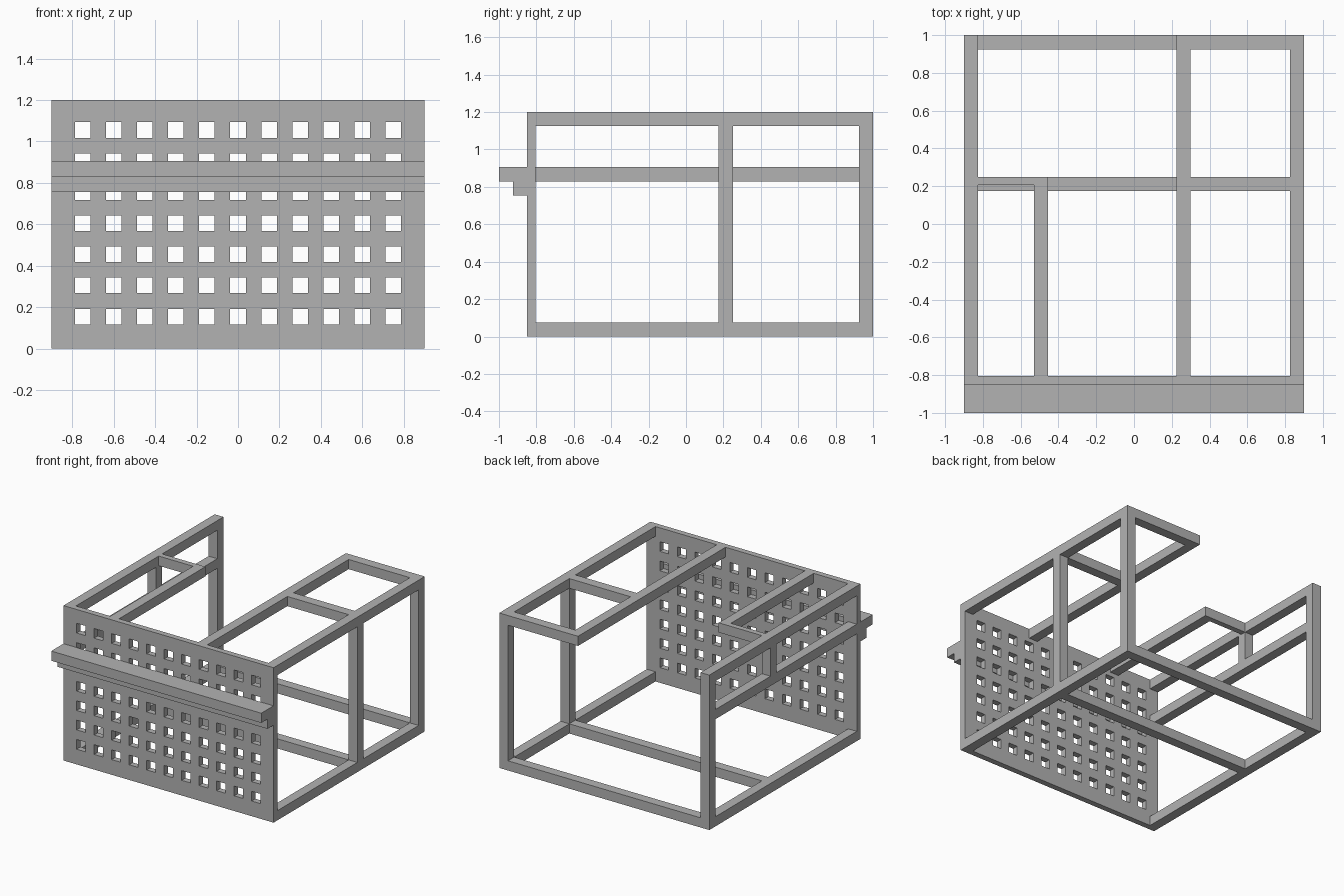
import bpy
import bmesh

cube = bpy.data.objects.get("Cube")
if cube:
    bpy.data.objects.remove(cube, do_unlink=True)

# Single plain grey
grey = bpy.data.materials.new("plain grey")
grey.use_nodes = True
colour = (0.45, 0.45, 0.45, 1)
grey.diffuse_color = colour
grey.node_tree.nodes["Principled BSDF"].inputs["Base Color"].default_value = colour

# Overall dimensions
B = 0.075            # beam thickness
X = 0.9              # half width
XI = X - B           # inner face of the side frames
FRONT, PANEL_BACK, BACK = -0.85, -0.805, 1.0
H = 1.2
MID0, MID1 = 0.175, 0.25      # depth of the middle frame
RAIL0, RAIL1 = 0.83, 0.905    # height of the ledge and side rail


def add_object(name, bm):
    bmesh.ops.recalc_face_normals(bm, faces=bm.faces)
    mesh = bpy.data.meshes.new(name)
    bm.to_mesh(mesh)
    bm.free()
    mesh.materials.append(grey)
    obj = bpy.data.objects.new(name, mesh)
    bpy.context.collection.objects.link(obj)
    return obj


def beam(name, xs, ys, zs):
    """Box spanning the given x, y and z ranges."""
    bm = bmesh.new()
    bmesh.ops.create_cube(bm, size=1)
    for v in bm.verts:
        v.co = [r[0] if c < 0 else r[1] for c, r in zip(v.co, (xs, ys, zs))]
    return add_object(name, bm)


def hole_edges(start, end, first, count, pitch=0.15):
    """Cut positions: outer edge, both sides of every hole, outer edge."""
    cuts = [start]
    for i in range(count):
        centre = first + i * pitch
        cuts += [centre - B / 2, centre + B / 2]
    return cuts + [end]


# Perforated front panel: odd cells in both directions are holes
xs = hole_edges(-X, X, -0.75, 11)
zs = hole_edges(0, H, 0.155, 7)
bm = bmesh.new()
grid = [[bm.verts.new((x, FRONT, z)) for z in zs] for x in xs]
for i in range(len(xs) - 1):
    for j in range(len(zs) - 1):
        if not (i % 2 and j % 2):
            bm.faces.new((grid[i][j], grid[i + 1][j],
                          grid[i + 1][j + 1], grid[i][j + 1]))
sheet = bm.faces[:]
thick = bmesh.ops.extrude_face_region(bm, geom=sheet, use_keep_orig=True)
for v in thick["geom"]:
    if isinstance(v, bmesh.types.BMVert):
        v.co.y = PANEL_BACK
add_object("front_panel", bm)

# Stepped ledge across the front
beam("ledge_upper", (-X, X), (-1, FRONT), (RAIL0, RAIL1))
beam("ledge_lower", (-X, X), (FRONT - B, FRONT), (RAIL0 - B, RAIL0))

# Side frames: bottom rail, top rail and back post on both sides
bottom, top = (0, B), (H - B, H)
back = (BACK - B, BACK)
middle = (MID0, MID1)
sides = {"right": (-X, -XI), "left": (XI, X)}
for side, x in sides.items():
    beam(side + "_bottom_rail", x, (PANEL_BACK, BACK), bottom)
    beam(side + "_top_rail", x, (PANEL_BACK, BACK), top)
    beam(side + "_back_post", x, back, (B, H - B))

# Bottom cross beams
beam("bottom_back_beam", (-XI, XI), back, bottom)
beam("bottom_middle_beam", (-XI, XI), middle, bottom)

# Left bay: full depth inner rail, cross beams and middle post
beam("left_inner_rail", (0.225, 0.3), (PANEL_BACK, BACK), top)
beam("left_back_beam", (0.3, XI), back, top)
beam("left_middle_beam", (0.3, XI), middle, top)
beam("left_middle_post", sides["left"], middle, (B, H - B))

# Right bay: short inner rail, thin cross beam, side rail and short post
beam("right_inner_rail", (-0.53, -0.455), (PANEL_BACK, MID1), top)
beam("right_cross_beam", (-XI, -0.53), (0.207, MID1), top)
beam("right_side_rail", sides["right"], (PANEL_BACK, BACK - B), (RAIL0, RAIL1))
beam("right_short_post", sides["right"], middle, (RAIL1, H - B))
